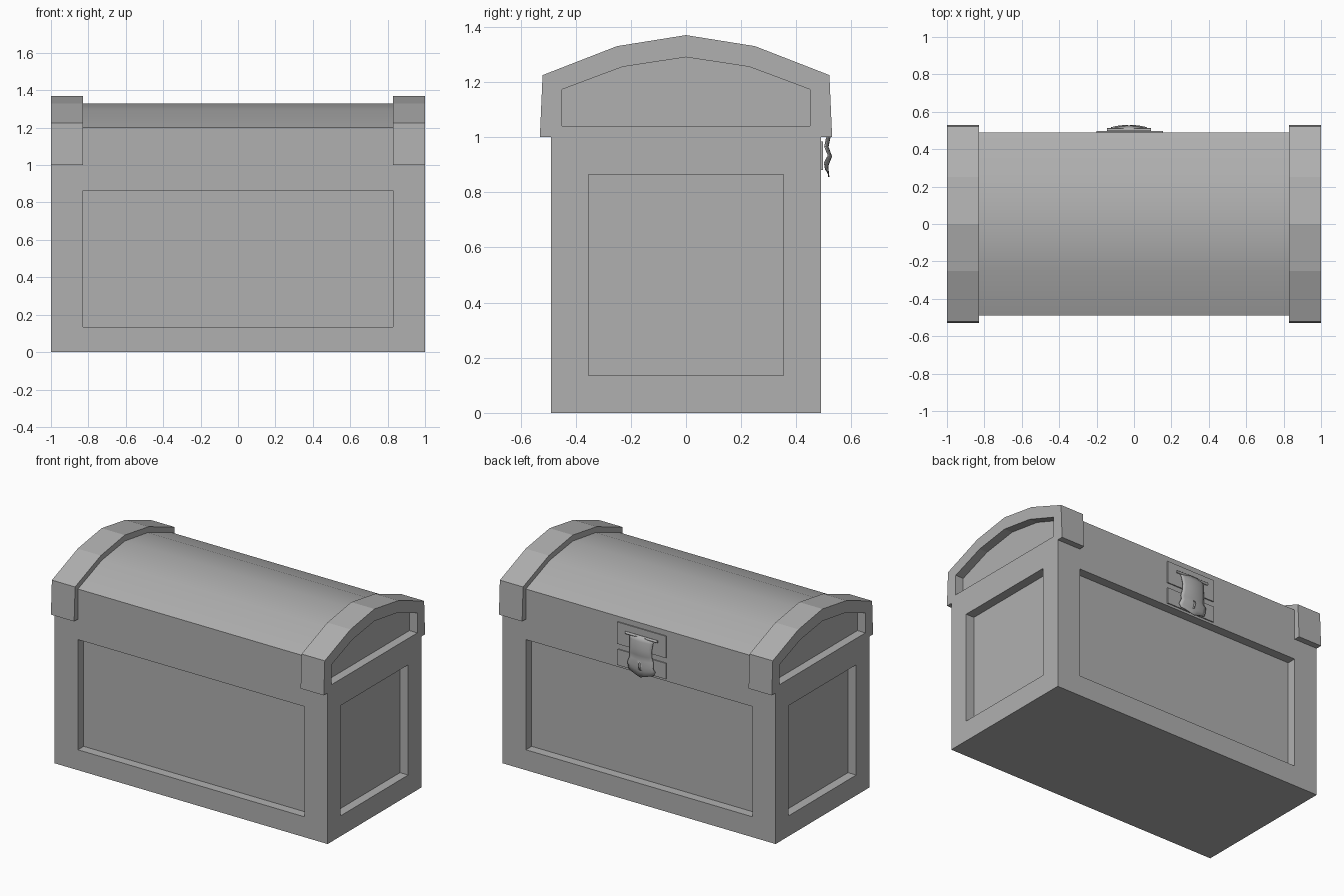
import bpy, bmesh, math
from mathutils import Vector, Matrix

if "Cube" in bpy.data.objects:
    bpy.data.objects.remove(bpy.data.objects["Cube"])

grey = bpy.data.materials.new("dark_grey")
grey.diffuse_color = (0.435, 0.435, 0.435, 1)
grey.use_nodes = True
grey.node_tree.nodes["Principled BSDF"].inputs["Base Color"].default_value = grey.diffuse_color


def finish(bm, name):
    bmesh.ops.recalc_face_normals(bm, faces=bm.faces)
    mesh = bpy.data.meshes.new(name)
    bm.to_mesh(mesh)
    bm.free()
    mesh.materials.append(grey)
    ob = bpy.data.objects.new(name, mesh)
    bpy.context.collection.objects.link(ob)
    return ob


def loft(name, loops):
    """Skin equal-length point loops with quads and cap both ends."""
    bm = bmesh.new()
    rings = [[bm.verts.new(p) for p in loop] for loop in loops]
    n = len(rings[0])
    for a, b in zip(rings, rings[1:]):
        for i in range(n):
            j = (i + 1) % n
            bm.faces.new((a[i], a[j], b[j], b[i]))
    bm.faces.new(rings[0])
    bm.faces.new(rings[-1])
    return finish(bm, name)


def box(bm, lo, hi):
    lo, hi = Vector(lo), Vector(hi)
    m = Matrix.Translation((lo + hi) / 2) @ Matrix.Diagonal((*(hi - lo), 1))
    bmesh.ops.create_cube(bm, size=1, matrix=m)


# Chest body with a recessed panel on each of the four sides
bm = bmesh.new()
box(bm, (-1, -0.49, 0), (1, 0.49, 1))
centre = Vector((0, 0, 0.5))
limit = (0.83, 0.353, 0.365)
for f in [f for f in bm.faces if abs(f.normal.z) < 0.5]:
    n = f.normal.copy()
    bmesh.ops.inset_individual(bm, faces=[f], thickness=0.05)
    for v in f.verts:
        d = v.co - centre
        for k in range(3):
            if abs(n[k]) < 0.5:
                d[k] = math.copysign(limit[k], d[k])
        v.co = d + centre
    inner = bmesh.ops.extrude_discrete_faces(bm, faces=[f])["faces"][0]
    bmesh.ops.translate(bm, verts=list(inner.verts), vec=-n * 0.06)
finish(bm, "chest_body")


# Arched lid: recessed ends, thick end bands and a smooth middle
def arch(x, half):
    pts = half + [(-y, z) for y, z in reversed(half[:-1])]
    return [(x, y, z) for y, z in pts]


band = [(0.53, 1.0), (0.52, 1.225), (0.25, 1.33), (0, 1.37)]
core = [(0.49, 1.0), (0.49, 1.2), (0.24, 1.295), (0, 1.33)]
inset = [(0.449, 1.04), (0.449, 1.173), (0.23, 1.255), (0, 1.29)]
end = [(0.942, inset), (1, inset), (1, band), (0.83, band), (0.83, core)]
lid = loft("arched_lid", [arch(-x, p) for x, p in end]
           + [arch(x, p) for x, p in reversed(end)])
for p in lid.data.polygons:
    p.use_smooth = abs(p.center.x) < 0.5 and p.normal.z > 0.5

# Latch back plates on the lid and body
CX = -0.022
for name, z0, z1 in (("upper_latch_plate", 1.02, 1.165),
                     ("lower_latch_plate", 0.88, 0.985)):
    bm = bmesh.new()
    box(bm, (CX - 0.178, 0.485, z0), (CX + 0.178, 0.497, z1))
    finish(bm, name)

# Hinge pin of the hasp
bm = bmesh.new()
bmesh.ops.create_cone(bm, cap_ends=True, segments=12, radius1=0.008,
                      radius2=0.008, depth=0.235,
                      matrix=Matrix.Translation((CX - 0.005, 0.504, 1.115))
                      @ Matrix.Rotation(math.pi / 2, 4, 'Y'))
pin = finish(bm, "hasp_pin")
for p in pin.data.polygons:
    p.use_smooth = len(p.vertices) == 4

# Wavy hasp ending in a shallow point: rows of z, y, half width, side lift
rows = [(1.12, 0.510, 0.095, 0), (1.09, 0.517, 0.085, 0),
        (1.04, 0.524, 0.08, 0), (1.0, 0.522, 0.082, 0),
        (0.965, 0.515, 0.088, 0), (0.93, 0.528, 0.094, 0.004),
        (0.895, 0.514, 0.1, 0.012), (0.855, 0.518, 0.09, 0.028)]
bm = bmesh.new()
grid = [[bm.verts.new((CX - 0.005 + hw * u / 4, y - 0.012 * (u / 4) ** 2,
                       z + lift * abs(u / 4)))
         for u in range(-4, 5)] for z, y, hw, lift in rows]
for a, b in zip(grid, grid[1:]):
    for i in range(8):
        bm.faces.new((a[i], a[i + 1], b[i + 1], b[i]))
hasp = finish(bm, "latch_hasp")
for p in hasp.data.polygons:
    p.use_smooth = True
solid = hasp.modifiers.new("thickness", 'SOLIDIFY')
solid.thickness = 0.004
solid.offset = 0

# Keyhole cut through the hasp
key = [(0.009 * math.cos(math.radians(a)), 0.942 + 0.009 * math.sin(math.radians(a)))
       for a in range(-50, 231, 40)] + [(-0.005, 0.9), (0.005, 0.9)]
cutter = loft("keyhole_cutter", [[(CX - 0.005 + x, y, z) for x, z in key]
                                 for y in (0.499, 0.55)])
cutter.hide_render = True
cutter.hide_viewport = True
cut = hasp.modifiers.new("keyhole", 'BOOLEAN')
cut.operation = 'DIFFERENCE'
cut.object = cutter
